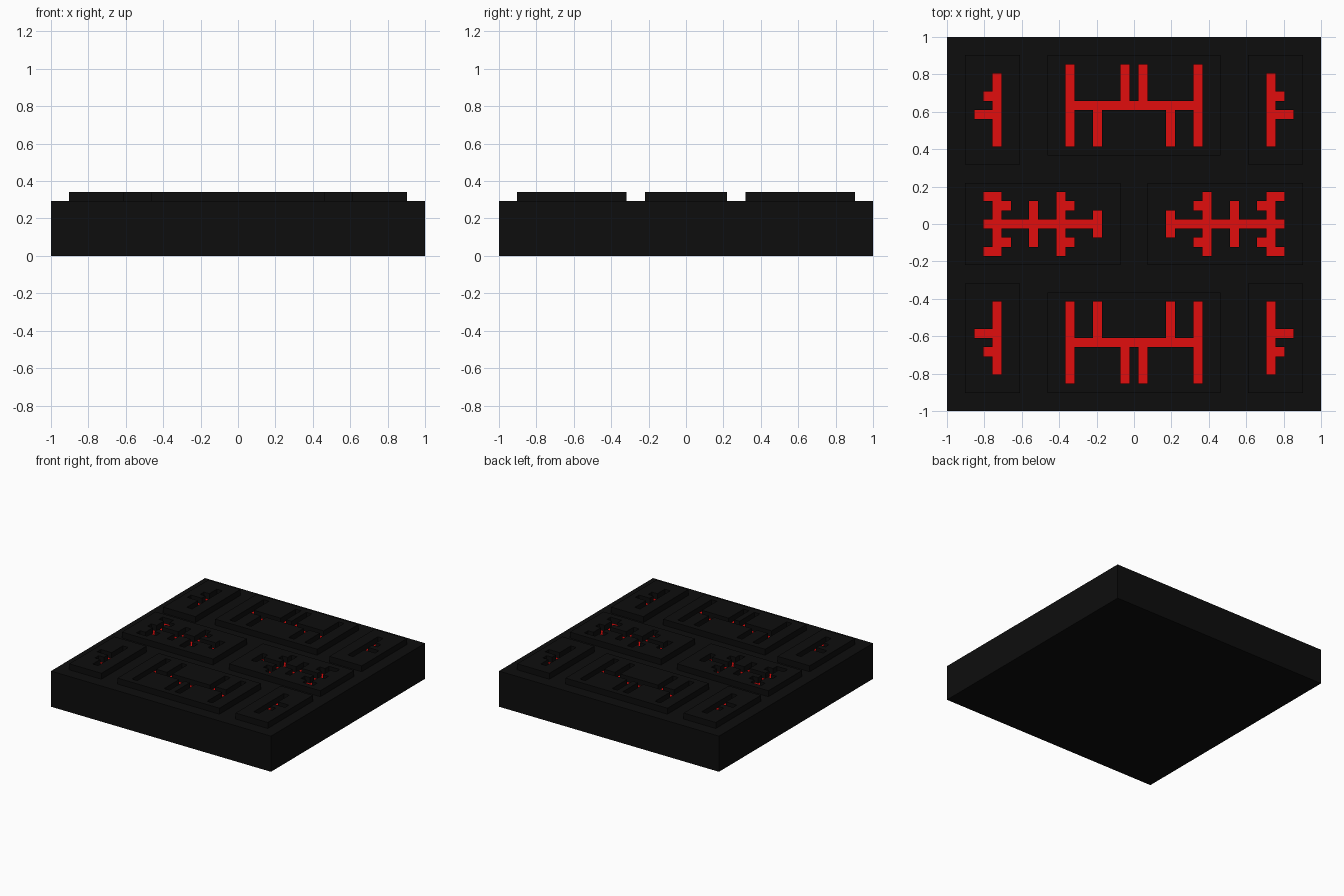
import bpy, bmesh

if "Cube" in bpy.data.objects:
    bpy.data.objects.remove(bpy.data.objects["Cube"])

C = 2 / 41            # grid module: the slab is 41 x 41 cells
TOP = 6 * C           # top of the base slab


def material(name, rgb):
    m = bpy.data.materials.new(name)
    m.diffuse_color = (*rgb, 1)
    m.use_nodes = True
    m.node_tree.nodes["Principled BSDF"].inputs["Base Color"].default_value = m.diffuse_color
    return m


black = material("black", (0.004, 0.004, 0.004))
red = material("red", (0.75, 0.004, 0.004))


def rect(x0, x1, y0, y1):
    """Set of grid cells, bounds inclusive."""
    return {(x, y) for x in range(x0, x1 + 1) for y in range(y0, y1 + 1)}


def flip(cells, sx, sy):
    return {(x * sx, y * sy) for x, y in cells}


def slab(name, cells, z0, z1, mat):
    """Extrude a flat patch of grid cells from z0 to z1."""
    bm = bmesh.new()
    verts = {}

    def vert(i, j):
        if (i, j) not in verts:
            verts[i, j] = bm.verts.new(((i - 0.5) * C, (j - 0.5) * C, z0))
        return verts[i, j]

    for x, y in sorted(cells):
        bm.faces.new([vert(x, y), vert(x + 1, y), vert(x + 1, y + 1), vert(x, y + 1)])
    ext = bmesh.ops.extrude_face_region(bm, geom=bm.faces[:], use_keep_orig=True)
    for v in ext["geom"]:
        if isinstance(v, bmesh.types.BMVert):
            v.co.z = z1
    bmesh.ops.recalc_face_normals(bm, faces=bm.faces[:])
    me = bpy.data.meshes.new(name)
    bm.to_mesh(me)
    bm.free()
    me.materials.append(mat)
    ob = bpy.data.objects.new(name, me)
    bpy.context.collection.objects.link(ob)
    return ob


def panel(name, plate, groove):
    """Raised plate with a groove cut through it and a red floor in the groove."""
    slab(name + "_panel", plate - groove, TOP, TOP + C, black)
    slab(name + "_groove_floor", groove, TOP - C / 2, TOP + 0.001, red)


# Base slab
bpy.ops.mesh.primitive_cube_add(size=1, location=(0, 0, TOP / 2))
base = bpy.context.object
base.name = "base_slab"
base.scale = (2, 2, TOP)
base.data.materials.append(black)

# Corner panels (designed at +x +y)
corner = rect(13, 18, 7, 18)
corner_groove = rect(15, 15, 9, 16) | rect(16, 16, 14, 14) | rect(16, 17, 12, 12)

# Wide panels at back and front (designed at +y)
wide = rect(-9, 9, 8, 18)
half = (rect(0, 7, 13, 13) | rect(7, 7, 9, 17)
        | rect(1, 1, 14, 17) | rect(4, 4, 9, 12))
wide_groove = half | flip(half, -1, 1)

# Side panels on the middle row (designed at +x)
side = rect(2, 18, -4, 4)
half = (rect(4, 16, 0, 0) | rect(4, 4, 0, 1) | rect(8, 8, 0, 3)
        | rect(11, 11, 0, 2) | rect(15, 15, 0, 3)
        | {(7, 2), (14, 2), (16, 3)})
side_groove = half | flip(half, 1, -1)

for sy, row in ((1, "back"), (-1, "front")):
    panel(row + "_wide", flip(wide, 1, sy), flip(wide_groove, 1, sy))
    for sx, col in ((1, "right"), (-1, "left")):
        panel(f"{row}_{col}_corner", flip(corner, sx, sy), flip(corner_groove, sx, sy))
for sx, col in ((1, "right"), (-1, "left")):
    panel(col + "_side", flip(side, sx, 1), flip(side_groove, sx, 1))
